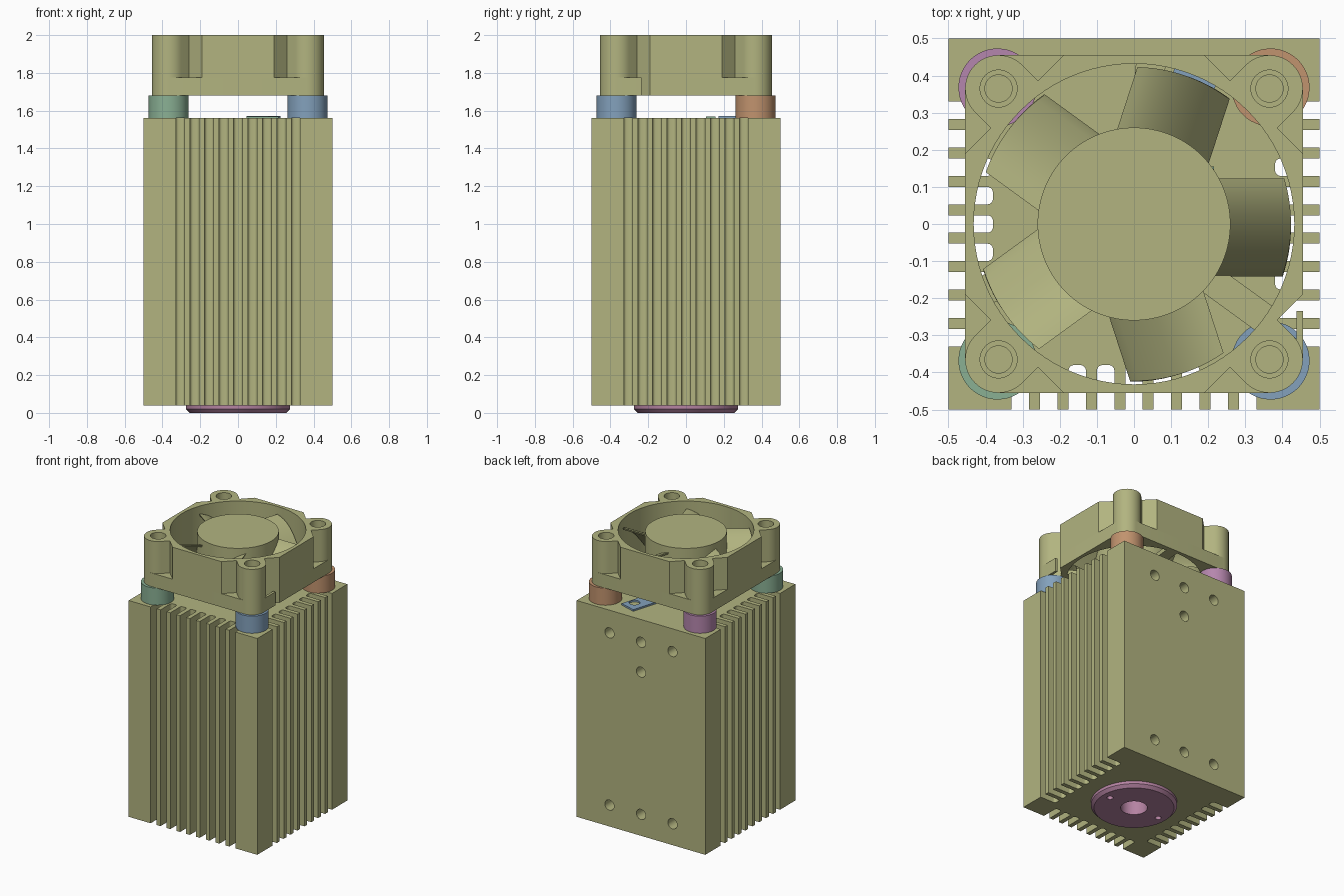
import bpy, bmesh
from math import sin, cos, radians, sqrt
from mathutils import Matrix, Vector

if "Cube" in bpy.data.objects:
    bpy.data.objects.remove(bpy.data.objects["Cube"])


def material(name, rgb):
    lin = [(c / 255 / 12.92 if c < 11 else ((c / 255 + 0.055) / 1.055) ** 2.4) for c in rgb]
    m = bpy.data.materials.new(name)
    m.use_nodes = True
    m.diffuse_color = (*lin, 1)
    m.node_tree.nodes["Principled BSDF"].inputs["Base Color"].default_value = (*lin, 1)
    return m


OLIVE = material("olive", (178, 180, 128))
GREEN = material("sage green", (138, 176, 148))
BLUE = material("steel blue", (131, 161, 188))
ORANGE = material("copper orange", (193, 147, 110))
VIOLET = material("orchid", (181, 134, 173))
PINK = material("mauve pink", (181, 131, 162))


def finish(name, bm, mat, loc=(0, 0, 0), turn=0):
    """Turn a bmesh into a placed, coloured, edge-aware smooth object."""
    bmesh.ops.recalc_face_normals(bm, faces=bm.faces)
    bm.transform(Matrix.Translation(loc) @ Matrix.Rotation(radians(turn), 4, "Z"))
    me = bpy.data.meshes.new(name)
    bm.to_mesh(me)
    bm.free()
    ob = bpy.data.objects.new(name, me)
    bpy.context.scene.collection.objects.link(ob)
    me.materials.append(mat)
    return ob


def prism(name, outline, z0, z1, mat=OLIVE, **place):
    bm = bmesh.new()
    face = bm.faces.new([bm.verts.new((x, y, z0)) for x, y in outline])
    new = bmesh.ops.extrude_face_region(bm, geom=[face])["geom"]
    top = [v for v in new if isinstance(v, bmesh.types.BMVert)]
    bmesh.ops.translate(bm, verts=top, vec=(0, 0, z1 - z0))
    return finish(name, bm, mat, **place)


def arc(cx, cy, r, a0, a1, n):
    return [(cx + r * cos(radians(a0 + (a1 - a0) * i / n)),
             cy + r * sin(radians(a0 + (a1 - a0) * i / n))) for i in range(n + 1)]


def rod(name, x, y, r, z0, z1, mat=OLIVE, n=48):
    return prism(name, arc(x, y, r, 0, 360, n)[:-1], z0, z1, mat)


def rect(w, d):
    return [(-w / 2, -d / 2), (w / 2, -d / 2), (w / 2, d / 2), (-w / 2, d / 2)]


def cut(ob, cutters):
    for c in cutters:
        c.hide_render = True
        mod = ob.modifiers.new("cut", "BOOLEAN")
        mod.operation, mod.solver, mod.object = "DIFFERENCE", "EXACT", c
        bpy.context.view_layer.objects.active = ob
        bpy.ops.object.modifier_apply(modifier=mod.name)
        bpy.data.objects.remove(c)
    return ob


def four_way(quarter):
    """Repeat an outline for the +x side and corner around the centre."""
    out = []
    for k in range(4):
        for x, y in quarter:
            v = Matrix.Rotation(radians(90 * k), 2) @ Vector((x, y))
            out.append((v.x, v.y))
    return out


# Heat sink body: three finned sides, plain back
PITCH, W, FLOOR, R = 0.0765, 0.0235, 0.38, 0.015


def finned_side(turn):
    pts = [(0.5, -0.5)]
    for i in range(-4, 5):
        c = i * PITCH
        pts.append((0.5, c - W))
        pts += arc(FLOOR + R, c - W + R, R, 270, 180, 4)
        pts += arc(FLOOR + R, c + W - R, R, 180, 90, 4)
        pts.append((0.5, c + W))
    rot = Matrix.Rotation(radians(turn), 2)
    return [tuple(rot @ Vector(p)) for p in pts]


BOTTOM, TOP = 0.04, 1.56
body = prism("heat_sink_body", finned_side(180) + finned_side(270) + finned_side(0) + [(0.5, 0.5)],
             BOTTOM, TOP)

# Mounting holes in the back
holes = []
for x, z in [(s * 0.245, z) for s in (-1, 0, 1) for z in (0.19, 1.4)] + [(0, 1.19)]:
    h = rod("hole_cutter", 0, 0, 0.036, -0.1, 0.1, n=24)
    h.data.transform(Matrix.Translation((x, 0.5, z)) @ Matrix.Rotation(radians(90), 4, "X"))
    holes.append(h)
cut(body, holes + [rod("lens_well", 0, 0, 0.2, 0, 0.3)])

# Lens cap under the body, chamfered, with centre bore and key holes
bm = bmesh.new()
rings = []
for r, z in [(0.255, 0), (0.275, 0.02), (0.275, 0.041), (0.23, 0.041), (0.19, 0.25)]:
    rings.append([bm.verts.new((x, y, z)) for x, y in arc(0, 0, r, 0, 360, 64)[:-1]])
for a, b in zip(rings, rings[1:]):
    for i in range(64):
        bm.faces.new((a[i], a[(i + 1) % 64], b[(i + 1) % 64], b[i]))
bm.faces.new(rings[0])
bm.faces.new(rings[-1])
cap = finish("lens_cap", bm, PINK)
cut(cap, [rod("bore_cutter", 0, 0, 0.085, -0.1, 0.2),
          rod("key_cutter", 0.2, 0, 0.02, -0.1, 0.1, n=20),
          rod("key_cutter", -0.2, 0, 0.02, -0.1, 0.1, n=20)])

# Coloured spacers between heat sink and fan
C = 0.365
FLANGE, STEP, RIM = 1.68, 1.775, 2.0
for name, sx, sy, mat in [("front_right", -1, -1, GREEN), ("front_left", 1, -1, BLUE),
                          ("back_left", 1, 1, ORANGE), ("back_right", -1, 1, VIOLET)]:
    rod(name + "_spacer", sx * 0.368, sy * 0.368, 0.105, TOP, FLANGE, mat)
    rod(name + "_screw", sx * C, sy * C, 0.038, FLANGE, 1.75, n=32)

# Fan frame: square flange below, notched walls with corner posts above
E = 0.455
flange = prism("fan_flange", four_way(arc(C, C, 0.09, 0, 90, 12)), FLANGE, STEP)
walls = prism("fan_walls", four_way([(E, -0.19), (E, 0.19), (0.386, 0.259)]
                                    + arc(C, C, 0.09, -45, 135, 24) + [(0.259, 0.386)]),
              STEP, RIM)
for part in (flange, walls):
    cut(part, [rod("bore_cutter", 0, 0, 0.432, 1.5, 2.2, n=96)]
        + [rod("screw_cutter", sx * C, sy * C, 0.05, 1.7, 2.2, n=32)
           for sx in (-1, 1) for sy in (-1, 1)])

# Cable slot in one flange corner, leaving a thin retaining lip
cut(flange, [prism("cable_cutter", [(0.47, -0.175), (0.386, -0.259), (0.438, -0.311),
                                    (0.438, -0.235), (0.47, -0.235)], 1.6, 1.9)])

# Fan hub, motor struts
rod("fan_hub", 0, 0, 0.26, 1.7, 1.99, n=72)
rod("motor_base", 0, 0, 0.255, FLANGE, 1.7, n=72)
for a in (-36, 84, 204):
    strut = [(0.24, -0.04), (0.435, -0.04), (0.435, 0.04), (0.24, 0.04)]
    prism("motor_strut", strut, FLANGE, 1.71, turn=a)

# Curved fan blades
STEPS = 14
for k in range(5):
    bm = bmesh.new()
    rows = []
    for i in range(STEPS + 1):
        f = i / STEPS
        t = 0.122 - 0.257 * f
        z = 1.95 - 0.06 * f - 0.17 * f * f
        tip = sqrt(0.423 ** 2 - t * t)
        rows.append([bm.verts.new(p) for p in ((0.2, t, z), (tip, t, z),
                                               (tip, t - 0.006, z - 0.015), (0.2, t - 0.006, z - 0.015))])
    for a, b in zip(rows, rows[1:]):
        for j in range(4):
            bm.faces.new((a[j], a[(j + 1) % 4], b[(j + 1) % 4], b[j]))
    bm.faces.new(rows[0])
    bm.faces.new(rows[-1])
    finish("fan_blade", bm, OLIVE, turn=72 * k)

# Sensor tab lying on the heat sink
tab = prism("sensor_tab", rect(0.12, 0.23), TOP, 1.572, BLUE, loc=(0.135, 0.3, 0), turn=-17)
cut(tab, [rod("tab_hole", 0.165, 0.335, 0.035, 1.5, 1.7, n=24)])
prism("sensor_lead", rect(0.17, 0.05), TOP, 1.57, GREEN, loc=(0.13, 0.13, 0))

# Smooth the round surfaces, keep edges sharp
bpy.ops.object.select_all(action="DESELECT")
for ob in bpy.context.scene.objects:
    if ob.type == "MESH":
        ob.select_set(True)
        bpy.context.view_layer.objects.active = ob
bpy.ops.object.shade_smooth_by_angle(angle=radians(30))
